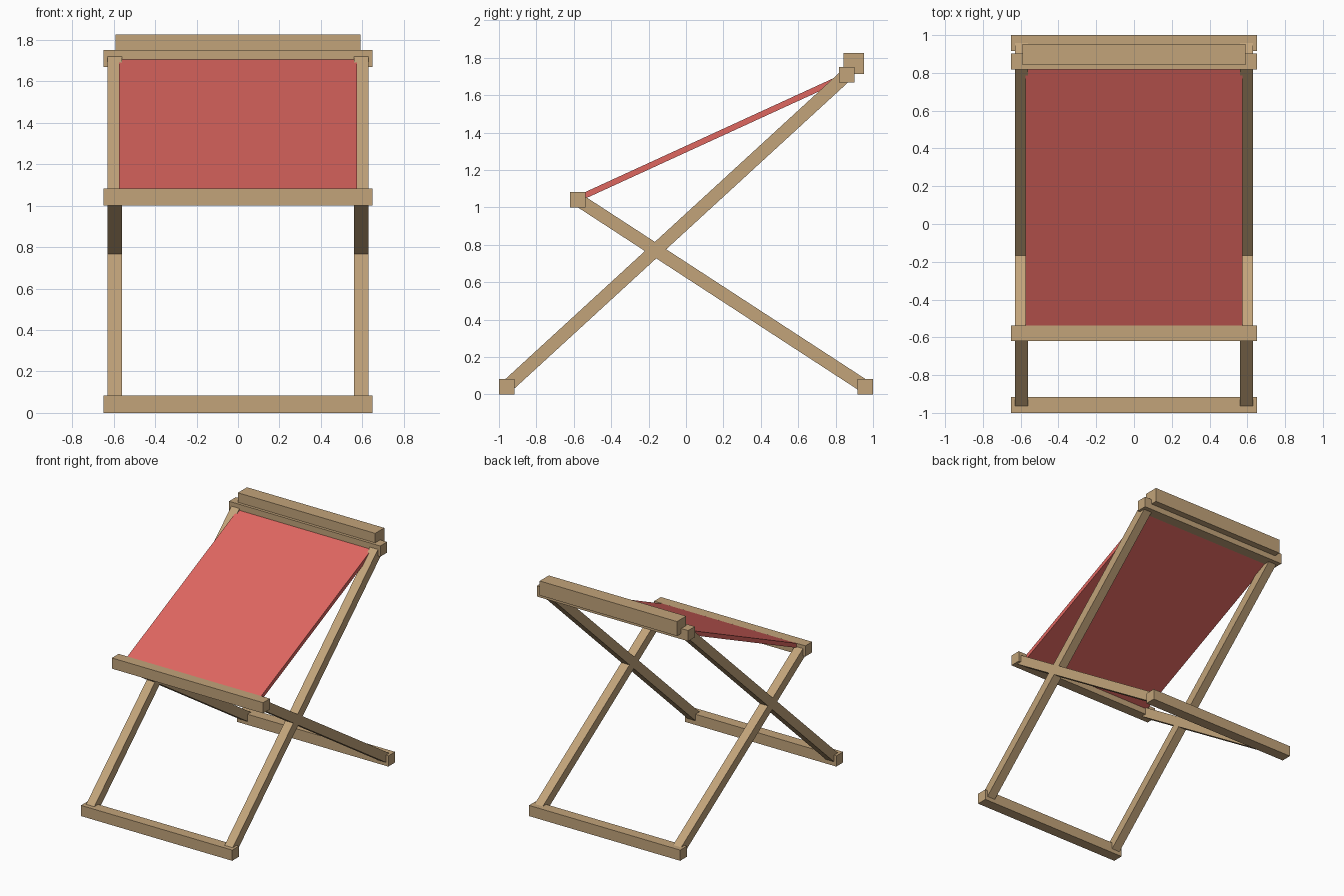
import bpy
import bmesh
from math import atan2
from mathutils import Matrix, Vector

cube = bpy.data.objects.get("Cube")
if cube:
    bpy.data.objects.remove(cube, do_unlink=True)


def material(name, rgb):
    mat = bpy.data.materials.new(name)
    mat.use_nodes = True
    colour = (*rgb, 1.0)
    mat.diffuse_color = colour
    mat.node_tree.nodes["Principled BSDF"].inputs["Base Color"].default_value = colour
    return mat


wood = material("pale wood", (0.54, 0.37, 0.195))
fabric = material("red fabric", (0.74, 0.135, 0.118))


def box(name, size, centre, mat, tilt=0.0):
    """Box of the given size, tilted about the x axis."""
    bm = bmesh.new()
    bmesh.ops.create_cube(bm, size=1.0, matrix=Matrix.Diagonal((*size, 1.0)))
    mesh = bpy.data.meshes.new(name)
    bm.to_mesh(mesh)
    bm.free()
    mesh.materials.append(mat)
    obj = bpy.data.objects.new(name, mesh)
    obj.location = centre
    obj.rotation_euler.x = tilt
    bpy.context.collection.objects.link(obj)
    return obj


def slat(name, start, end, width, thickness, mat, x=0.0):
    """Bar running between two (y, z) points."""
    a, b = Vector(start), Vector(end)
    run, mid = b - a, (a + b) / 2
    return box(name, (width, run.length, thickness), (x, mid.x, mid.y), mat,
               atan2(run.y, run.x))


# Centre points of the four cross rails, as (y, z)
RAIL = 0.083
front_foot = (-0.958, 0.042)
back_foot = (0.958, 0.042)
seat_front = (-0.578, 1.042)
seat_back = (0.86, 1.71)

# Cross rails
for name, (y, z) in (("front_foot_rail", front_foot), ("back_foot_rail", back_foot),
                     ("seat_front_rail", seat_front), ("seat_back_rail", seat_back)):
    box(name, (1.3, RAIL, RAIL), (0, y, z), wood)

# Crossed legs on both sides
for side, sign in (("left", 1), ("right", -1)):
    slat(f"{side}_long_leg", front_foot, seat_back, 0.07, 0.07, wood, sign * 0.595)
    slat(f"{side}_short_leg", seat_front, back_foot, 0.07, 0.07, wood, sign * 0.595)

# Head bar above the back rail
box("head_bar", (1.18, 0.112, 0.112), (0, 0.897, 1.769), wood)

# Stretched sling
slat("sling_seat", (-0.56, 1.055), (0.84, 1.697), 1.15, 0.032, fabric)
